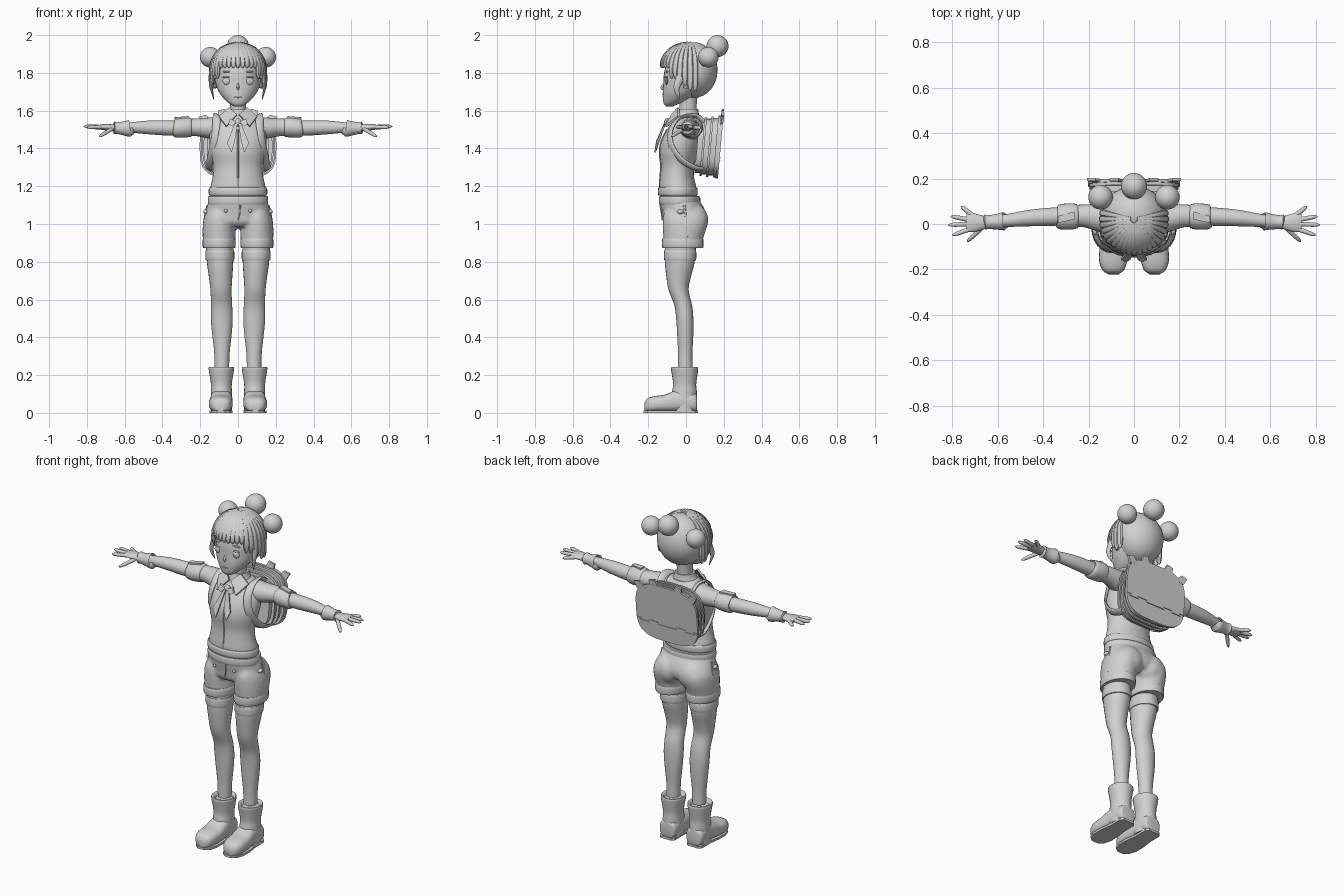
import bpy, bmesh, math
from mathutils import Vector as V

mat = bpy.data.materials.new("plain_grey")
mat.diffuse_color = (0.64, 0.64, 0.64, 1)


def finish(name, bm, mirror=False, angle=40, fuse=0):
    """Turn a bmesh into a smooth-shaded object, optionally mirrored or fused into one skin."""
    bmesh.ops.recalc_face_normals(bm, faces=bm.faces[:])
    me = bpy.data.meshes.new(name)
    bm.to_mesh(me)
    bm.free()
    me.materials.append(mat)
    ob = bpy.data.objects.new(name, me)
    bpy.context.collection.objects.link(ob)
    bpy.ops.object.select_all(action='DESELECT')
    ob.select_set(True)
    bpy.context.view_layer.objects.active = ob
    bpy.ops.object.shade_smooth_by_angle(angle=math.radians(angle))
    if mirror:
        m = ob.modifiers.new("mirror", 'MIRROR')
        m.use_mirror_merge = False
    if fuse:
        r = ob.modifiers.new("fuse", 'REMESH')
        r.mode, r.voxel_size, r.use_smooth_shade = 'VOXEL', fuse, True
        s = ob.modifiers.new("relax", 'SMOOTH')
        s.factor, s.iterations = 0.5, 8
    return ob


def smooth_rows(rows, k):
    """Catmull-Rom interpolation of rows."""
    out = []
    for i in range(len(rows) - 1):
        a, b, c, d = (rows[max(0, min(len(rows) - 1, j))] for j in (i - 1, i, i + 1, i + 2))
        for s in range(k):
            t = s / k
            out.append([0.5 * (2 * q + (r - p) * t + (2 * p - 5 * q + 4 * r - w) * t * t
                        + (3 * q - p - 3 * r + w) * t ** 3) for p, q, r, w in zip(a, b, c, d)])
    return out + [list(rows[-1])]


def power(v, e):
    return math.copysign(abs(v) ** e, v)


def loft(name, rows, side=(1, 0, 0), axis=None, n=24, k=4, mirror=False, bm=None, box=1):
    """Rows are x, y, z, half-width along side, half-width across; box < 1 squares the section."""
    own = bm is None
    bm = bm or bmesh.new()
    rows = smooth_rows(rows, k)
    pts = [V(r[:3]) for r in rows]
    rings = []
    for i, r in enumerate(rows):
        t = V(axis) if axis else (pts[min(i + 1, len(pts) - 1)] - pts[max(i - 1, 0)]).normalized()
        u = (V(side) - t * V(side).dot(t)).normalized()
        v = t.cross(u)
        rings.append([bm.verts.new(pts[i] + u * (r[3] * power(math.cos(a), box)) + v * (r[4] * power(math.sin(a), box)))
                      for a in (2 * math.pi * j / n for j in range(n))])
    for a, b in zip(rings, rings[1:]):
        for j in range(n):
            bm.faces.new((a[j], a[(j + 1) % n], b[(j + 1) % n], b[j]))
    bm.faces.new(rings[0])
    bm.faces.new(rings[-1])
    return finish(name, bm, mirror) if own else None


def column(name, rows, x=0, **kw):
    """Upright loft; rows are z, y front, y back, half-width [, x]."""
    return loft(name, [(r[4] if len(r) > 4 else x, (r[1] + r[2]) / 2, r[0], r[3], (r[2] - r[1]) / 2)
                       for r in rows], axis=(0, 0, 1), **kw)


def ball(name, c, r, mirror=False, bm=None):
    own = bm is None
    bm = bm or bmesh.new()
    new = bmesh.ops.create_uvsphere(bm, u_segments=28, v_segments=16, radius=1)['verts']
    for v in new:
        v.co = V([v.co[i] * r[i] + c[i] for i in range(3)])
    return finish(name, bm, mirror) if own else None


def plate(name, pts, d, mirror=False):
    """Flat polygon thickened along d."""
    bm = bmesh.new()
    f = bm.faces.new([bm.verts.new(p) for p in pts])
    g = bmesh.ops.extrude_face_region(bm, geom=[f])
    bmesh.ops.translate(bm, verts=[e for e in g['geom'] if isinstance(e, bmesh.types.BMVert)], vec=d)
    return finish(name, bm, mirror, 30)


def ring(name, z, front, back, w, t, x=0, h=0.02, **kw):
    """Rounded band."""
    return column(name, [(z - h, front + t, back - t, w - t), (z - h * .8, front, back, w),
                         (z + h * .8, front, back, w), (z + h, front + t, back - t, w - t)], x=x, k=3, **kw)


# head, face and neck
column("head", [(1.622, -.105, -.07, .018), (1.635, -.117, -.04, .042), (1.66, -.122, .02, .072),
                (1.70, -.123, .07, .102), (1.75, -.119, .12, .120), (1.80, -.116, .15, .126),
                (1.86, -.098, .155, .118), (1.92, -.06, .13, .085), (1.945, -.02, .08, .045)], n=32)
loft("nose", [(0, -.114, 1.745, .005, .004), (0, -.128, 1.722, .007, .008), (0, -.116, 1.712, .005, .004)], n=12)
column("neck", [(1.54, -.05, .07, .06), (1.60, -.036, .056, .043), (1.67, -.036, .06, .046)])
loft("ear", [(.118, .0, 1.72, .012, .008), (.130, .005, 1.76, .024, .010), (.126, .01, 1.79, .012, .008)],
     side=(0, 1, 0), n=12, mirror=True)
for name, z, w, h, y in (("eye", 1.757, .027, .021, -.1025), ("eyelid", 1.777, .029, .004, -.104),
                         ("eyebrow", 1.806, .028, .004, -.101)):
    ball(name, (.055, y, z), (w, .008, h), True)
ball("iris", (.055, -.104, 1.757), (.014, .0085, .017), True)
ball("mouth", (0, -.121, 1.672), (.018, .004, .004))

# hair: smooth cap, three buns, fan of strands
ball("hair_cap", (0, .043, 1.815), (.139, .124, .147))
ball("top_bun", (0, .167, 1.942), (.058, .058, .058))
ball("side_bun", (.147, .118, 1.883), (.054, .054, .054), True)
bm = bmesh.new()
for i in range(21):
    deg = -100 + 10 * i
    a = math.radians(deg)
    low = math.radians(4 if abs(deg) < 50 else -12 - (abs(deg) - 50) * 0.75 - 6 * (i % 2))
    rows = []
    for t, w in ((0, .006), (.25, .011), (.5, .015), (.75, .0165), (.92, .013), (1, .003)):
        e = math.radians(84) * (1 - t) + low * t
        c = math.cos(max(e, 0))
        rows.append((.141 * c * math.sin(a), .022 - .152 * c * math.cos(a), 1.815 + .146 * math.sin(e), w, w * .85))
    loft("", rows, side=(math.cos(a), math.sin(a), 0), n=8, k=3, bm=bm)
finish("hair_strands", bm)
loft("side_lock", [(.137, -.03, 1.78, .022, .010), (.14, -.05, 1.72, .016, .008), (.128, -.035, 1.66, .002, .002)],
     side=(0, 1, 0), n=8, mirror=True)

# shirt with hem, placket and collar
column("shirt", [(1.14, -.125, .05, .142), (1.19, -.142, .055, .146), (1.25, -.137, .042, .134),
                 (1.31, -.133, .045, .130), (1.38, -.140, .065, .145), (1.44, -.130, .085, .152),
                 (1.50, -.100, .095, .148), (1.545, -.068, .092, .125), (1.575, -.050, .075, .075)], n=36)
ring("shirt_hem", 1.172, -.147, .06, .154, .012, h=.022, n=36)
loft("placket", [(0, -.140, 1.19, .004, .004), (0, -.137, 1.25, .004, .004), (0, -.133, 1.31, .004, .004),
                 (0, -.140, 1.38, .004, .004), (0, -.130, 1.44, .004, .004), (0, -.101, 1.50, .004, .004)], n=8)
column("collar_band", [(1.555, -.062, .075, .080), (1.585, -.052, .068, .062), (1.608, -.046, .064, .054)])
plate("collar_flap", [(.006, -.068, 1.575), (.048, -.035, 1.612), (.10, -.035, 1.565), (.062, -.104, 1.513)],
      (0, -.010, .006), True)

# neck tie
ball("tie_knot", (0, -.100, 1.538), (.018, .016, .022))
plate("tie_tail", [(.002, -.108, 1.535), (.018, -.108, 1.53), (.058, -.150, 1.43), (.034, -.160, 1.378),
                   (.016, -.150, 1.44)], (0, -.008, 0), True)
plate("tie_loop", [(.008, -.104, 1.542), (.042, -.098, 1.558), (.052, -.108, 1.53), (.03, -.112, 1.517)],
      (0, -.010, 0), True)

# sleeves, rolled cuffs, arms
Y = (0, 1, 0)
loft("sleeve", [(.09, .022, 1.505, .070, .066), (.15, .028, 1.508, .062, .056), (.22, .036, 1.512, .050, .047),
                (.29, .034, 1.510, .048, .044)], side=Y, mirror=True)
loft("sleeve_cuff", [(.245, .034, 1.512, .040, .040), (.25, .034, 1.512, .053, .050), (.285, .033, 1.511, .058, .053),
                     (.33, .031, 1.507, .054, .050), (.34, .031, 1.507, .044, .040)], side=Y, k=3, mirror=True)
plate("sleeve_tab", [(.262, .02, 1.562), (.335, .005, 1.555), (.335, .035, 1.556), (.262, .055, 1.561)],
      (0, 0, .009), True)
loft("arm", [(.29, .034, 1.51, .040, .040), (.36, .032, 1.508, .040, .040), (.46, .026, 1.511, .036, .037),
             (.55, .016, 1.511, .029, .029), (.63, .008, 1.508, .024, .022)], side=Y, mirror=True)
loft("wristband", [(.572, .012, 1.508, .028, .028), (.574, .012, 1.506, .040, .044), (.60, .010, 1.506, .035, .038),
                   (.645, .008, 1.508, .030, .030), (.655, .008, 1.508, .034, .034), (.66, .007, 1.508, .024, .020)],
     side=Y, k=2, mirror=True)

# hands with spread fingers
loft("palm", [(.64, .007, 1.508, .022, .018), (.67, .006, 1.51, .032, .018), (.71, .006, 1.513, .042, .016),
              (.738, .007, 1.513, .038, .011)], side=Y, mirror=True)
bm = bmesh.new()
for base, tip in (((.705, .034, 1.512), (.762, .078, 1.508)), ((.722, .018, 1.514), (.808, .034, 1.514)),
                  ((.722, .000, 1.514), (.818, -.004, 1.517)), ((.715, -.020, 1.513), (.800, -.050, 1.512)),
                  ((.665, -.012, 1.505), (.735, -.078, 1.462))):
    b, e = V(base), V(tip)
    loft("", [(*b.lerp(e, t), r, r) for t, r in ((0, .011), (.5, .0105), (.85, .0085), (1, .002))],
         side=(0, 0, 1), n=10, k=3, bm=bm)
finish("fingers", bm, True)

# shorts: hips, seat and legs fused into one skin
bm = bmesh.new()
column("", [(.985, -.10, .09, .13), (1.01, -.122, .105, .168), (1.04, -.126, .110, .176),
            (1.08, -.133, .098, .168), (1.12, -.139, .075, .156), (1.16, -.136, .055, .145)], n=36, bm=bm)
for s in (-1, 1):
    column("", [(.885, -.118, .085, .083), (.93, -.120, .093, .087), (.99, -.124, .112, .087),
                (1.04, -.122, .112, .078), (1.08, -.105, .08, .055)], x=.1 * s, bm=bm)
    ball("", (.076 * s, .045, 1.02), (.085, .073, .085), bm=bm)
finish("shorts", bm, fuse=.008)
ring("shorts_cuff", .898, -.127, .092, .087, .008, x=.1, h=.025, mirror=True)
ring("waistband", 1.125, -.143, .075, .159, .008, h=.022, n=36)
loft("fly_seam", [(.012, -.136, 1.10, .003, .004), (.010, -.130, 1.06, .003, .004), (0, -.124, 1.02, .003, .004)], n=8)
ball("shorts_button", (.065, -.130, 1.07), (.009, .006, .009), True)
for z in (.95, 1.01, 1.065):
    ball("pocket_stud", (.170, -.03, z), (.013, .018, .012), True)
loft("side_seam", [(.182, .005, .93, .006, .005), (.181, .002, .99, .006, .005), (.175, -.002, 1.04, .006, .005),
                   (.162, -.01, 1.10, .006, .005)], side=Y, n=8, mirror=True)

# stockings and boots
column("leg", [(.24, -.042, .034, .038, .085), (.32, -.042, .034, .041, .085), (.42, -.047, .039, .052, .085),
               (.50, -.052, .039, .058, .086), (.57, -.062, .032, .056, .087), (.65, -.092, .014, .056, .090),
               (.72, -.104, .026, .062, .092), (.80, -.112, .046, .070, .095), (.92, -.112, .055, .075, .097)],
       mirror=True)
ring("stocking_band", .833, -.116, .054, .076, .006, x=.096, h=.026, mirror=True)
column("boot_shaft", [(.012, -.075, .056, .056), (.10, -.076, .058, .056), (.15, -.068, .054, .055),
                      (.21, -.076, .062, .064), (.238, -.080, .064, .068), (.242, -.07, .055, .058),
                      (.225, -.055, .045, .045)], x=.088, k=3, mirror=True)
loft("boot_foot", [(.088, .058, .050, .036, .036), (.088, .045, .056, .052, .050), (.088, -.04, .064, .058, .058),
                   (.090, -.11, .051, .062, .046), (.092, -.165, .047, .061, .042), (.092, -.205, .041, .046, .035),
                   (.092, -.22, .032, .022, .020)], axis=(0, -1, 0), box=.75, mirror=True)
prof = [(.035, .064), (.050, .048), (.050, -.03), (.060, -.10), (.060, -.16), (.047, -.203), (.02, -.224)]
plate("boot_sole", [(.09 + w, y, 0) for w, y in prof] + [(.09 - w, y, 0) for w, y in reversed(prof)],
      (0, 0, .013), True)


# backpack: stacked rounded slabs, slightly tilted
def outline(w, h, y, tilt=.09, n=48):
    return [(w * power(math.cos(a), .6), y + tilt * h * power(math.sin(a), .6), 1.41 + h * power(math.sin(a), .6))
            for a in (2 * math.pi * j / n for j in range(n))]


for i, (y, d, w, h) in enumerate(((.058, .03, .165, .140), (.085, .012, .182, .155), (.095, .030, .174, .148),
                                  (.120, .012, .188, .160), (.130, .030, .180, .152), (.157, .013, .196, .164))):
    plate("pack_layer_%d" % (i + 1), outline(w, h, y), (0, d, 0))
plate("pack_back_panel", outline(.203, .168, .170), (0, .014, 0))
for x, z, dx, dz in ((.075, 1.565, .012, .045), (.160, 1.540, .028, .038)):
    plate("pack_spike", [(x - .028, .184, z), (x + .028, .184, z - .010),
                         (x + .020 + dx, .190, z + dz - .010), (x - .018 + dx, .190, z + dz)], (0, .012, 0), True)
# stepped flap seam across the panel
for x, z in ((0, 1.335), (.06, 1.347), (.12, 1.335), (.17, 1.347)):
    x2 = x + .06 if x < .17 else .195
    plate("pack_seam", [(x, .174, z), (x2, .174, z), (x2, .174, z + .004), (x, .174, z + .004)], (0, .008, 0), True)

# shoulder straps
loft("pack_strap", [(.105, .10, 1.53, .022, .008), (.110, .05, 1.572, .022, .008), (.112, -.03, 1.563, .022, .008),
                    (.118, -.080, 1.50, .022, .008), (.132, -.080, 1.42, .022, .008), (.146, -.03, 1.345, .022, .008),
                    (.154, .04, 1.30, .022, .008), (.152, .09, 1.29, .022, .008)], side=(.8, .6, .4), n=12, mirror=True)
